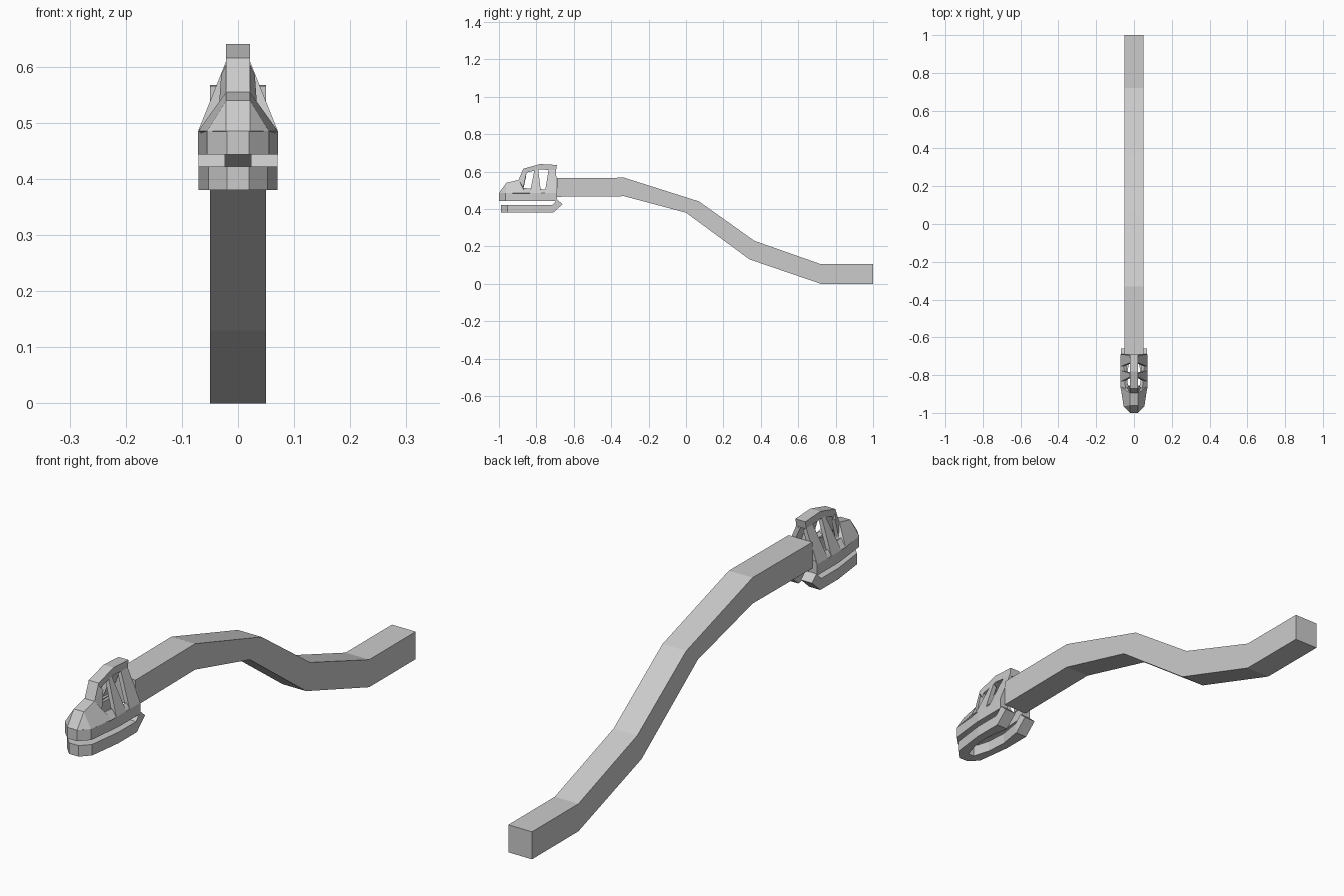
import bpy, bmesh
from mathutils import Vector

if "Cube" in bpy.data.objects:
    bpy.data.objects.remove(bpy.data.objects["Cube"])


def finish(name, bm, mirror=False):
    bmesh.ops.recalc_face_normals(bm, faces=bm.faces)
    me = bpy.data.meshes.new(name)
    bm.to_mesh(me)
    bm.free()
    ob = bpy.data.objects.new(name, me)
    bpy.context.collection.objects.link(ob)
    if mirror:
        ob.modifiers.new("mirror", 'MIRROR')
    return ob


def prism(name, points, offset, mirror=False):
    """Flat outline swept along an offset vector."""
    bm = bmesh.new()
    face = bm.faces.new([bm.verts.new(p) for p in points])
    new = bmesh.ops.extrude_face_region(bm, geom=[face], use_keep_orig=True)
    bmesh.ops.translate(bm, vec=offset,
                        verts=[g for g in new["geom"] if isinstance(g, bmesh.types.BMVert)])
    return finish(name, bm, mirror)


def panel(name, points, inward=(-0.014, 0, -0.01)):
    """Mirrored convex bone plate, thickened towards the inside."""
    bm = bmesh.new()
    for p in points:
        bm.verts.new(p)
        bm.verts.new(Vector(p) + Vector(inward))
    res = bmesh.ops.convex_hull(bm, input=bm.verts)
    junk = {v for v in res["geom_interior"] if isinstance(v, bmesh.types.BMVert)}
    bmesh.ops.delete(bm, geom=list(junk), context='VERTS')
    bmesh.ops.dissolve_limit(bm, angle_limit=0.02, verts=bm.verts, edges=bm.edges)
    return finish(name, bm, True)


def side(name, profile, x0, x1, mirror=False):
    return prism(name, [(x0, y, z) for y, z in profile], (x1 - x0, 0, 0), mirror)


def jaw(name, outer, inner, z0, z1):
    """U-shaped plan: outer edge front to back, inner edge back to front."""
    half = outer + inner
    full = half + [(-x, y) for x, y in reversed(half)]
    return prism(name, [(x, y, z0) for x, y in full], (0, 0, z1 - z0))


# Neck: one square beam with bends
side("neck", [(-0.69, 0.565), (-0.33, 0.567), (0.07, 0.44), (0.365, 0.23), (0.72, 0.105), (1, 0.105),
              (1, 0), (0.72, 0), (0.34, 0.13), (0, 0.38), (-0.33, 0.468), (-0.69, 0.465)], -0.05, 0.05)

# Jaws
jaw("upper_jaw", [(0.02, -1), (0.055, -0.965), (0.071, -0.82), (0.071, -0.69)],
    [(0.035, -0.69), (0.042, -0.8), (0.034, -0.89), (0.012, -0.95)], 0.443, 0.485)
jaw("lower_jaw", [(0.02, -0.99), (0.053, -0.955), (0.07, -0.82), (0.07, -0.715)],
    [(0.023, -0.715), (0.037, -0.8), (0.032, -0.88), (0.012, -0.945)], 0.38, 0.422)
side("jaw_hinge", [(-0.715, 0.38), (-0.71, 0.38), (-0.66, 0.425), (-0.688, 0.45), (-0.715, 0.422)],
     0.023, 0.07, True)

# Central crest from nose to back of skull
side("skull_crest", [(-1, 0.485), (-0.96, 0.54), (-0.895, 0.555), (-0.87, 0.615), (-0.78, 0.64), (-0.69, 0.635),
                     (-0.695, 0.605), (-0.78, 0.612), (-0.85, 0.595), (-0.873, 0.53), (-0.94, 0.485)],
     -0.021, 0.021)

# Snout sides and brow edges
panel("snout_side", [(0.021, -1, 0.485), (0.021, -0.96, 0.54), (0.021, -0.895, 0.555),
                     (0.055, -0.965, 0.485), (0.071, -0.86, 0.485), (0.035, -0.87, 0.515)])
panel("brow_side", [(0.021, -0.895, 0.555), (0.021, -0.87, 0.605), (0.03, -0.855, 0.585),
                    (0.035, -0.87, 0.515)])

# Cheek rim below the eye openings
panel("cheek_rim", [(0.071, -0.87, 0.485), (0.071, -0.69, 0.485),
                    (0.045, -0.87, 0.512), (0.06, -0.69, 0.5)])

# Struts between cheek and crest
panel("middle_strut", [(0.071, -0.835, 0.485), (0.071, -0.775, 0.485),
                       (0.021, -0.81, 0.61), (0.021, -0.79, 0.61)])
panel("rear_strut", [(0.071, -0.755, 0.485), (0.071, -0.69, 0.485),
                     (0.021, -0.735, 0.608), (0.021, -0.695, 0.608)])
